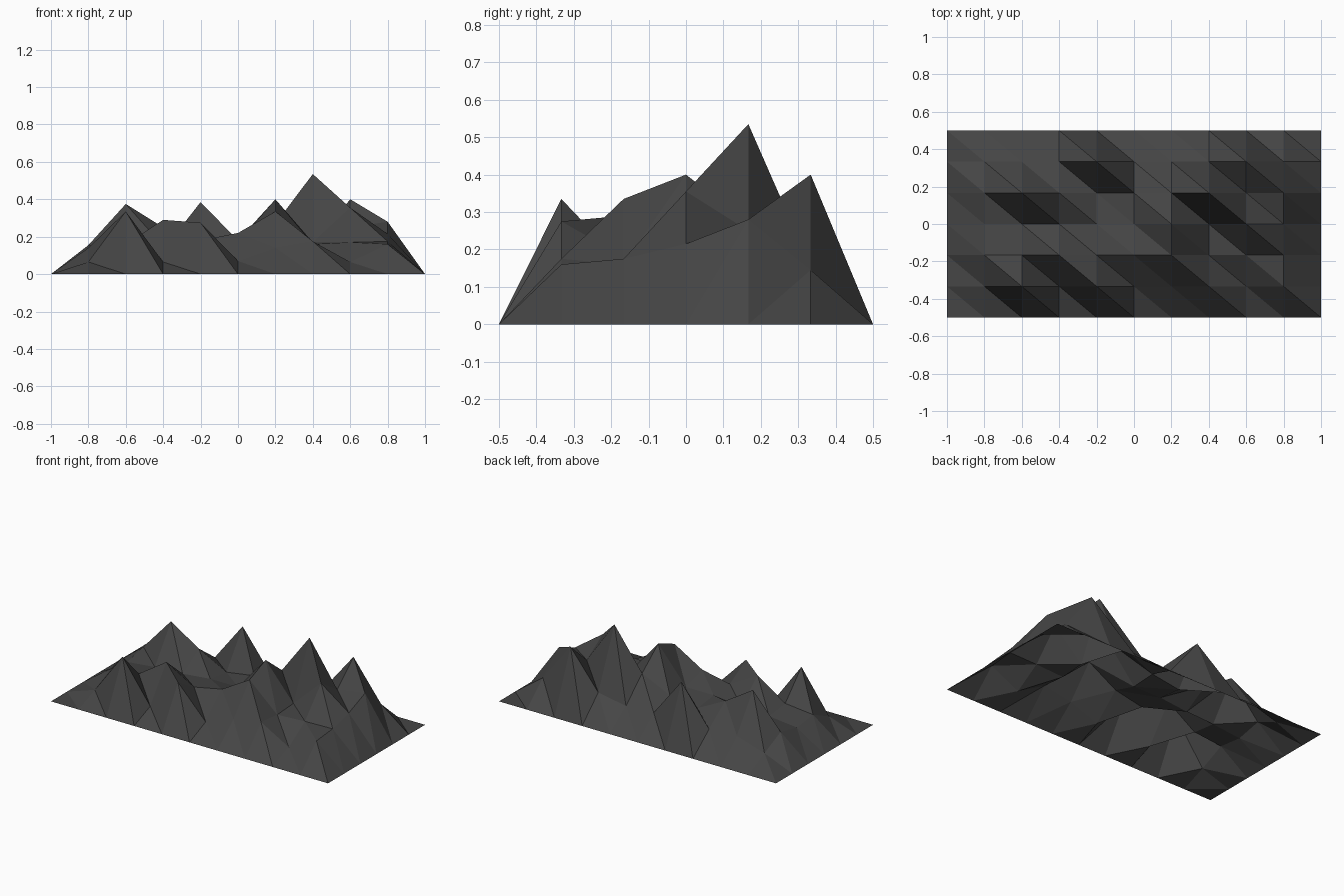
import bpy, bmesh

if "Cube" in bpy.data.objects:
    bpy.data.objects.remove(bpy.data.objects["Cube"])

NX, NY = 10, 6                      # grid cells along x and y
# Summit heights of the inner grid points, one row per y line, front to back
HEIGHTS = [
    [.065, .335, .065, .275, .07, .14, .175, .065, .16],
    [.14, .16, .29, .18, .22, .335, .16, .17, .175],
    [.12, .14, .15, .17, .17, .40, .17, .355, .215],
    [.155, .375, .25, .15, .18, .27, .535, .25, .28],
    [.08, .14, .13, .385, .13, .12, .155, .40, .145],
]


def height(i, j):
    """Zero around the border, summit height inside."""
    if i in (0, NX) or j in (0, NY):
        return 0.0
    return HEIGHTS[j - 1][i - 1]


# Mountain sheet: open terrain grid, each cell split along the same diagonal
bm = bmesh.new()
grid = [[bm.verts.new((-1 + 2 * i / NX, -0.5 + j / NY, height(i, j)))
         for i in range(NX + 1)] for j in range(NY + 1)]
for j in range(NY):
    for i in range(NX):
        a, b = grid[j][i], grid[j][i + 1]
        c, d = grid[j + 1][i + 1], grid[j + 1][i]
        bm.faces.new((a, b, d))
        bm.faces.new((b, c, d))

mesh = bpy.data.meshes.new("mountain_range")
bm.to_mesh(mesh)
bm.free()
mountains = bpy.data.objects.new("mountain_range", mesh)
bpy.context.collection.objects.link(mountains)

# Dark rock colour
rock = bpy.data.materials.new("dark_rock")
rock.diffuse_color = (0.06, 0.06, 0.06, 1)
rock.use_nodes = True
rock.node_tree.nodes["Principled BSDF"].inputs["Base Color"].default_value = rock.diffuse_color
mesh.materials.append(rock)
